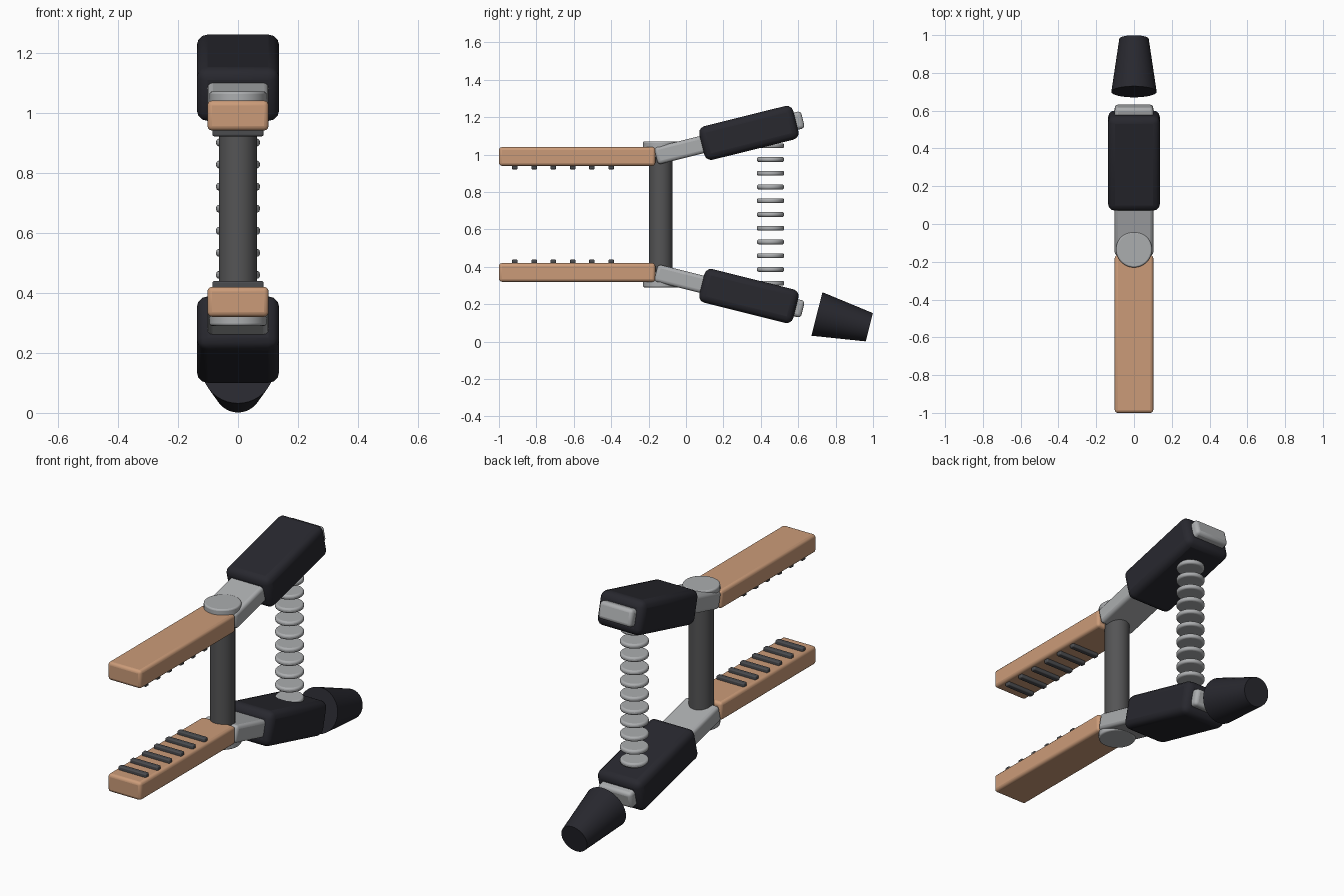
import bpy
import math
from mathutils import Vector

if "Cube" in bpy.data.objects:
    bpy.data.objects.remove(bpy.data.objects["Cube"], do_unlink=True)


def material(name, r, g, b):
    m = bpy.data.materials.new(name)
    m.use_nodes = True
    m.diffuse_color = (r, g, b, 1)
    m.node_tree.nodes["Principled BSDF"].inputs["Base Color"].default_value = (r, g, b, 1)
    return m


wood = material("tan wood", 0.60, 0.33, 0.19)
steel = material("light steel", 0.41, 0.42, 0.43)
iron = material("dark iron", 0.09, 0.09, 0.092)
ridge_grey = material("ridge grey", 0.07, 0.072, 0.078)
rubber = material("black rubber", 0.021, 0.021, 0.028)


def finish(name, mat, bevel=0.0, segments=3):
    ob = bpy.context.object
    ob.name = name
    ob.data.materials.append(mat)
    bpy.ops.object.transform_apply(location=False, rotation=False, scale=True)
    if bevel:
        mod = ob.modifiers.new("rounded edges", "BEVEL")
        mod.width = bevel
        mod.segments = segments
        mod.limit_method = "ANGLE"
    bpy.ops.object.shade_smooth_by_angle(angle=math.radians(35))
    return ob


def box(name, loc, size, mat, bevel, tilt=0.0):
    bpy.ops.mesh.primitive_cube_add(size=1, location=loc, rotation=(tilt, 0, 0))
    bpy.context.object.scale = size
    return finish(name, mat, bevel)


def cylinder(name, loc, radius, depth, mat, bevel=0.0):
    bpy.ops.mesh.primitive_cylinder_add(vertices=40, radius=radius, depth=depth, location=loc)
    return finish(name, mat, bevel)


MID = 0.68            # height of the mirror plane between the two levers
TILT = math.radians(14)
PIVOT_Y = -0.135

# The two mirrored levers: jaw, ridges, bar, grip and pivot cap
for side, s in (("upper", 1), ("lower", -1)):
    box(side + "_jaw", (0, -0.582, MID + s * 0.31), (0.204, 0.836, 0.1), wood, 0.016)
    for i in range(6):
        box(f"{side}_jaw_ridge_{i + 1}", (0, -0.915 + i * 0.103, MID + s * 0.256),
            (0.17, 0.03, 0.03), ridge_grey, 0.006)
    box(side + "_bar", (0, 0.232, MID + s * 0.41), (0.204, 0.81, 0.094), steel, 0.018, s * TILT)
    box(side + "_grip", (0, 0.336, MID + s * 0.436), (0.274, 0.518, 0.185), rubber, 0.036, s * TILT)
    cylinder(side + "_pivot_cap", (0, PIVOT_Y, MID + s * 0.365), 0.095, 0.05, steel, 0.008)

# Pivot post
cylinder("pivot_post", (0, PIVOT_Y, MID), 0.064, 0.62, iron)

# Spring made of stacked rings
for i in range(11):
    cylinder(f"spring_ring_{i + 1}", (0, 0.452, MID + (i - 5) * 0.0735), 0.073, 0.026, steel, 0.01)

# Tapered rubber foot behind the lower lever
start, end = Vector((0, 0.70, 0.148)), Vector((0, 0.98, 0.077))
axis = end - start
bpy.ops.mesh.primitive_cone_add(vertices=40, radius1=0.12, radius2=0.078, depth=axis.length,
                                location=(start + end) / 2,
                                rotation=axis.to_track_quat("Z", "Y").to_euler())
finish("rubber_foot", rubber)
